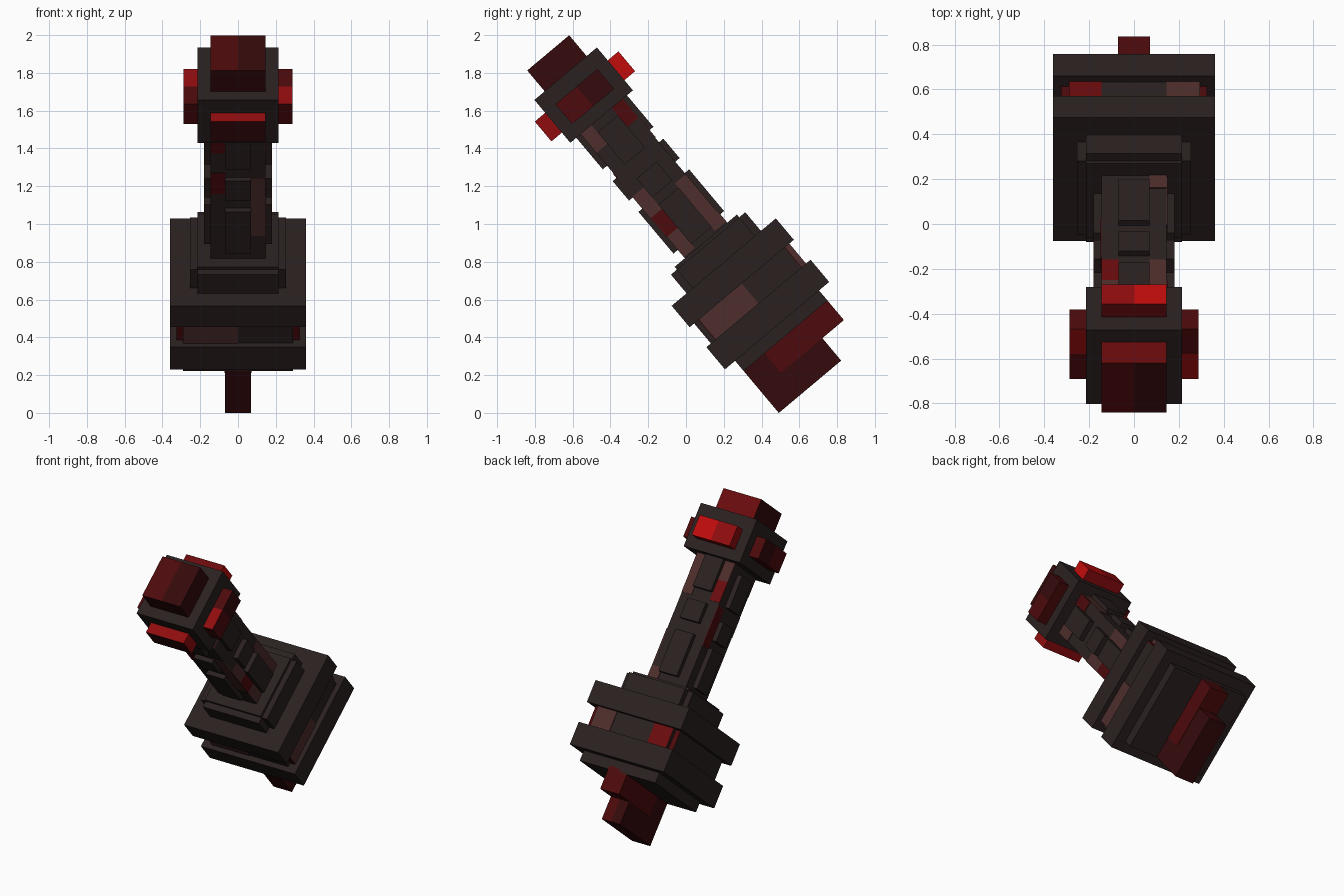
import bpy, bmesh, math
from mathutils import Matrix, Vector

if "Cube" in bpy.data.objects:
    bpy.data.objects.remove(bpy.data.objects["Cube"])


def material(name, r, g, b):
    rgba = [((c / 255 + 0.055) / 1.055) ** 2.4 for c in (r, g, b)] + [1.0]
    m = bpy.data.materials.new(name)
    m.use_nodes = True
    m.diffuse_color = rgba
    bsdf = m.node_tree.nodes["Principled BSDF"]
    bsdf.inputs["Base Color"].default_value = rgba
    bsdf.inputs["Roughness"].default_value = 0.9
    return m


CHARCOAL, BROWN, DEEP, DARK, CRIMSON, RED, BRIGHT = range(7)
MATS = [
    material("charcoal", 43, 32, 32),
    material("dusty brown", 77, 45, 43),
    material("deep red", 53, 10, 11),
    material("dark red", 77, 10, 12),
    material("crimson", 106, 11, 13),
    material("red", 144, 12, 14),
    material("bright red", 193, 12, 12),
]

# The whole thing is built upright and leans forward as one piece
LEAN = Matrix.Translation((0, 0.511, 0.4275)) @ Matrix.Rotation(math.radians(40), 4, 'X')


def box(name, x, y, z, mat=CHARCOAL, paint=None):
    """Box from ranges; a paint rule splits it in quarters and colours each face."""
    bm = bmesh.new()
    bmesh.ops.create_cube(bm, size=1)
    for v in bm.verts:
        v.co = Vector([(r[0] + r[1]) / 2 + c * (r[1] - r[0]) for r, c in zip((x, y, z), v.co)])
    if paint:
        mid = Vector([(r[0] + r[1]) / 2 for r in (x, y, z)])
        for axis in ((1, 0, 0), (0, 1, 0)):
            geom = bm.verts[:] + bm.edges[:] + bm.faces[:]
            bmesh.ops.bisect_plane(bm, geom=geom, plane_co=mid, plane_no=axis)
    bm.normal_update()
    for f in bm.faces:
        f.material_index = paint(f.calc_center_median(), f.normal) if paint else mat
    me = bpy.data.meshes.new(name)
    bm.to_mesh(me)
    bm.free()
    for m in MATS:
        me.materials.append(m)
    ob = bpy.data.objects.new(name, me)
    bpy.context.collection.objects.link(ob)
    ob.matrix_world = LEAN


def block(name, hx, hy, z0, z1):
    box(name, (-hx, hx), (-hy, hy), (z0, z1))


T = 0.004  # paint plate thickness


def patch(name, face, at, a, z, mat):
    """Thin paint plate on the face of axis 'x' or 'y' lying at the given position."""
    skin = (at - T, at + T)
    if face == 'x':
        box(name, skin, a, z, mat)
    else:
        box(name, a, skin, z, mat)


# Stepped base
block("base_foot", 0.29, 0.29, -0.025, 0.06)
block("base_lower_slab", 0.36, 0.36, 0.045, 0.198)
block("base_core", 0.29, 0.325, 0.19, 0.35)
block("base_core_sides", 0.325, 0.295, 0.19, 0.35)
block("base_upper_slab", 0.36, 0.36, 0.336, 0.484)
block("collar_long", 0.215, 0.257, 0.48, 0.613)
block("collar_wide", 0.254, 0.215, 0.48, 0.613)
block("collar_top", 0.215, 0.215, 0.6, 0.632)

# Coloured tiles around the core
core = (0.198, 0.336)
patch("core_front_tile", 'y', -0.325, (-0.29, 0), core, BROWN)
patch("core_back_tile_left", 'y', 0.325, (0.145, 0.29), core, BROWN)
patch("core_back_tile_right", 'y', 0.325, (-0.29, -0.145), core, CRIMSON)
patch("core_side_tile", 'x', 0.325, (-0.295, 0), core, BROWN)
patch("core_end_tile", 'x', 0.29, (0.295, 0.325), core, BROWN)
for s in (-1, 1):
    span = tuple(sorted((s * 0.29, s * 0.325)))
    for y in (-0.295, 0.295):
        patch("core_corner_tile", 'y', y, span, core, DARK)


# Key blade under the base
def blade_paint(c, n):
    return DARK if n.y > 0.5 and c.x > 0 else DEEP


box("blade", (-0.07, 0.07), (-0.29, 0.141), (-0.315, 0), paint=blade_paint)
box("blade_step", (-0.072, 0.072), (-0.145, 0.29), (-0.16, 0), DARK)

# Shaft with raised plates on all four sides
block("shaft", 0.145, 0.145, 0.6, 1.52)
for z0, z1 in ((0.69, 0.978), (1.056, 1.19), (1.272, 1.5)):
    block("shaft_front_back_plate", 0.07, 0.175, z0, z1)
for z0, z1 in ((0.668, 0.94), (0.99, 1.12), (1.216, 1.44)):
    block("shaft_side_plate", 0.18, 0.07, z0, z1)

# Worn tiles on the shaft
near, far = (-0.145, -0.07), (0.07, 0.145)
for face, at, span, z0, z1, mat in (
        ('y', -0.145, far, 0.79, 1.19, BROWN),
        ('y', -0.145, near, 1.08, 1.22, DARK),
        ('y', -0.145, near, 1.36, 1.49, DARK),
        ('y', 0.145, far, 0.63, 0.72, BROWN),
        ('y', 0.145, far, 1.22, 1.49, BROWN),
        ('y', 0.145, near, 1.22, 1.36, CRIMSON),
        ('y', 0.145, near, 1.36, 1.49, BROWN),
        ('x', 0.145, near, 0.64, 0.78, BROWN),
        ('x', 0.145, near, 0.78, 0.91, DARK),
        ('x', 0.145, near, 0.91, 1.06, BROWN),
        ('x', 0.145, far, 0.64, 0.97, BROWN),
        ('x', 0.145, near, 1.36, 1.49, BROWN),
        ('x', 0.145, far, 1.36, 1.49, DARK),
        ('x', -0.145, far, 0.93, 1.2, DARK)):
    patch("shaft_tile", face, at, span, (z0, z1), mat)

# Head with glowing studs
block("head", 0.215, 0.216, 1.49, 1.786)


def cap_paint(c, n):
    if n.y > 0.5:
        return CRIMSON
    return DARK if n.z > 0.5 and c.x < 0 else DEEP


def back_paint(c, n):
    if n.y > 0.5:
        return BRIGHT if c.x > 0 else RED
    if n.x > 0.5:
        return BRIGHT
    return CRIMSON if n.z > 0.5 else RED


def front_paint(c, n):
    return DEEP if n.y < -0.5 else RED


def side_paint(c, n):
    if n.z > 0.5:
        return RED if (c.y < 0) == (c.x > 0) else DARK
    if abs(n.x) > 0.5:
        return DARK if c.y < 0 else DEEP
    return DARK


stud, wide = (1.56, 1.697), (-0.145, 0.145)
box("head_cap", wide, wide, (1.78, 1.93), paint=cap_paint)
box("back_stud", wide, (0.21, 0.29), stud, paint=back_paint)
box("front_stud", wide, (-0.288, -0.21), stud, paint=front_paint)
box("left_stud", (0.21, 0.288), wide, stud, paint=side_paint)
box("right_stud", (-0.288, -0.21), wide, stud, paint=side_paint)
